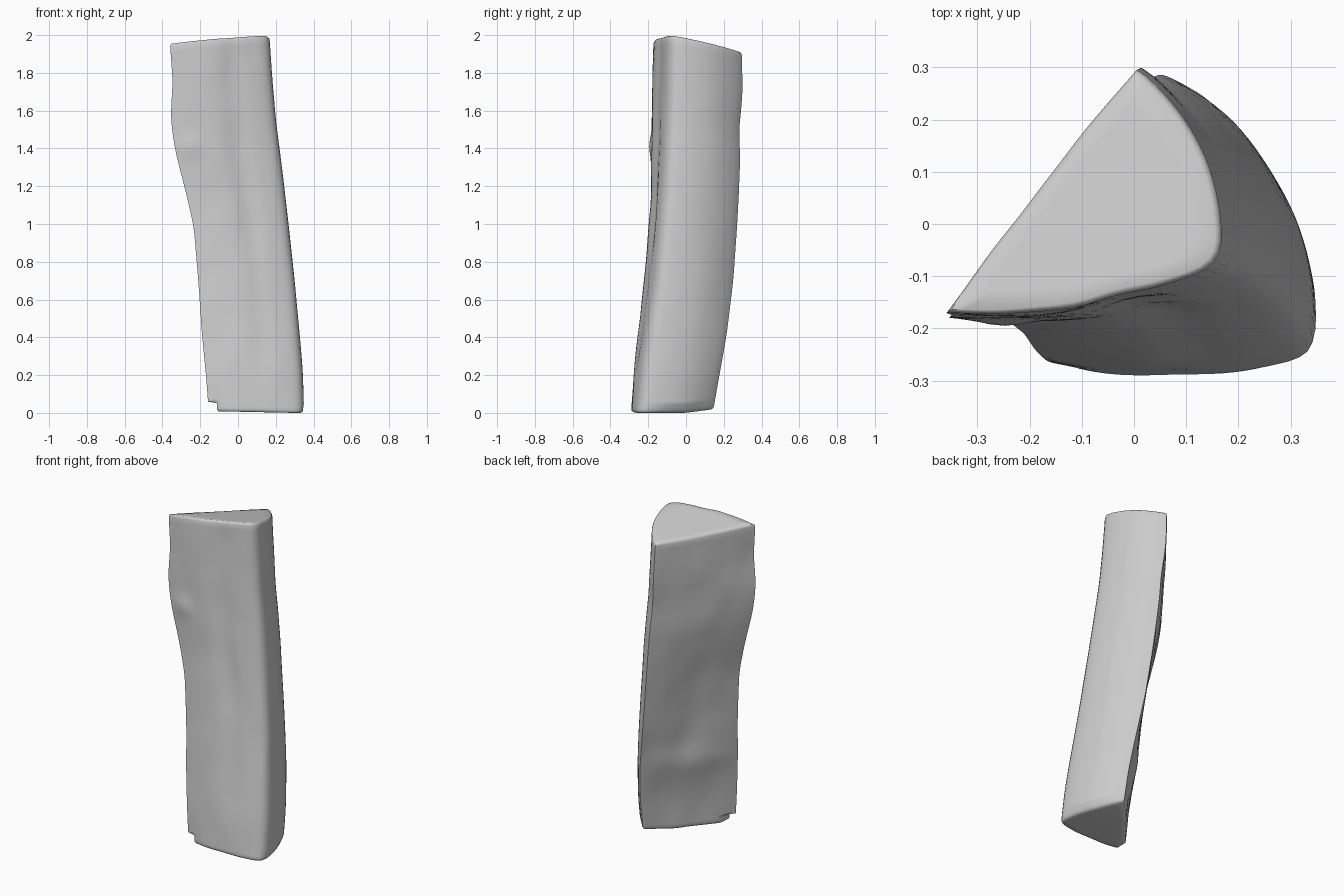
import bpy, bmesh, math
from mathutils import Vector, noise

if "Cube" in bpy.data.objects:
    bpy.data.objects.remove(bpy.data.objects["Cube"])

# Split log: height, then the left (A), right (B) and back (C) corner positions
KEYS = [
    (0.0, -.155, -.267, .346, -.255, .195, .145),
    (0.2, -.17, -.26, .34, -.23, .19, .18),
    (0.4, -.19, -.24, .325, -.20, .17, .215),
    (0.7, -.21, -.21, .30, -.155, .125, .25),
    (1.0, -.235, -.19, .268, -.125, .09, .27),
    (1.2, -.28, -.18, .245, -.11, .07, .28),
    (1.4, -.33, -.18, .22, -.10, .05, .287),
    (1.55, -.353, -.18, .20, -.092, .035, .28),
    (1.65, -.355, -.18, .192, -.088, .025, .29),
    (1.78, -.345, -.175, .18, -.085, .015, .30),
    (2.0, -.36, -.17, .165, -.08, .005, .295),
]
N = 20          # points along each side
RINGS = 72


def linear(z):
    z = min(max(z, 0), 2)
    for a, b in zip(KEYS, KEYS[1:]):
        if z <= b[0]:
            f = (z - a[0]) / (b[0] - a[0])
            return [u + (v - u) * f for u, v in zip(a[1:], b[1:])]


def corners(z):
    w = min(0.06, z, 2 - z)
    s = [linear(z + w * k / 3) for k in range(-3, 4)]
    m = [sum(c) / 7 for c in zip(*s)]
    return [Vector(m[i:i + 2]) for i in (0, 2, 4)]


def bump(x, centre, width):
    return math.exp(-((x - centre) / width) ** 2)


def offset(side, s, z):
    """Outward relief of the front split, the bark and the back-left split."""
    arch = math.sin(math.pi * s)
    if side == 0:
        return .033 * arch - .016 * bump(s, .6, .13) * bump(z, 1.3, 1.0) + .012 * bump(s, .15, .1) * bump(z, 1.43, .06)
    if side == 1:
        return .055 * arch ** .8
    dent = .018 * bump(s, .5, .22) * bump(z, .75, .35)
    return arch * (.008 + .014 * bump(z, .45, .1)) - dent


def section(z):
    c = corners(z)
    pts = []
    for side in range(3):
        a, b = c[side], c[(side + 1) % 3]
        d = (b - a).normalized()
        out = Vector((d.y, -d.x))
        for i in range(N):
            s = i / N
            p = a.lerp(b, s) + out * offset(side, s, z)
            amp = .002 if side == 1 else .006
            p += out * amp * math.sin(math.pi * s) ** .5 * noise.noise((p.x * 7, p.y * 7, z * 4))
            if side == 1 and z < .05:      # worn bark at the foot
                p -= out * .02 * math.sin(math.pi * s) * (1 - z / .05)
            pts.append(p)
    # round the bark corner
    for _ in range(4):
        old = pts[:]
        for i in range(N - 4, N + 5):
            pts[i] = old[i] * .5 + (old[i - 1] + old[i + 1]) * .25
    if z < .045:                            # chipped left corner
        for p in pts:
            p.x = max(p.x, -.112)
    return pts


def top_z(p):
    return min(1.955 + .1186 * (p.x + .36) - .192 * (p.y + .17), 2.0)


def bottom_z(p):
    return .03 * max(0, .3 - p.x) * .7 + .12 * max(0, p.y)


bm = bmesh.new()
rings = []


def add_ring(z, scale=1.0, inset=0.0):
    pts = section(z)
    mid = sum(pts, Vector((0, 0))) / len(pts)
    ring = []
    for p in pts:
        r = p - mid
        q = mid + r * scale * (1 - inset / max(r.length, .05))
        lo, hi = bottom_z(q), top_z(q)
        ring.append(bm.verts.new((q.x, q.y, lo + (hi - lo) * z / 2)))
    rings.append(ring)


# Bottom cap, worn lower rim, body, worn upper rim, top cap
for k in (.08, .4, .75):
    add_ring(0, k)
add_ring(0, 1, .012)
for z in (.005, .014, .03, .044, .05):
    add_ring(z, 1, .004 if z < .01 else 0)
for i in range(2, RINGS - 1):
    add_ring(2 * i / RINGS + .01)
add_ring(1.985)
add_ring(1.995, 1, .004)
add_ring(2, 1, .012)
for k in (.75, .4, .08):
    add_ring(2, k)
M = 3 * N
for r, t in zip(rings, rings[1:]):
    for i in range(M):
        j = (i + 1) % M
        bm.faces.new((r[i], r[j], t[j], t[i]))
bm.faces.new(rings[0][::-1])
bm.faces.new(rings[-1])
bmesh.ops.recalc_face_normals(bm, faces=bm.faces)

mesh = bpy.data.meshes.new("split_log")
bm.to_mesh(mesh)
bm.free()
log = bpy.data.objects.new("split_log", mesh)
bpy.context.collection.objects.link(log)
bpy.context.view_layer.objects.active = log
log.select_set(True)
bpy.ops.object.shade_smooth_by_angle(angle=math.radians(50))
